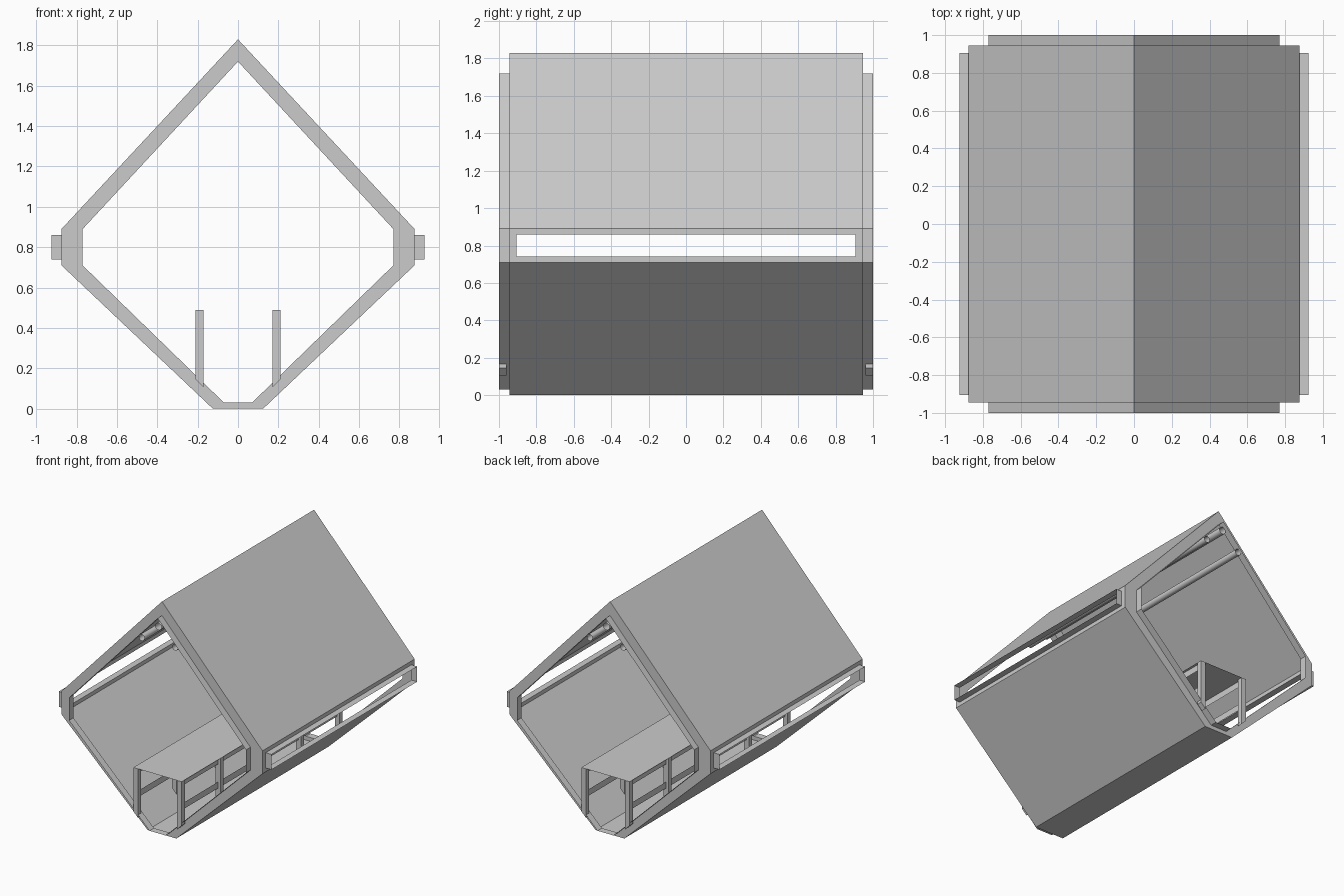
import bpy, bmesh, math
from mathutils import Vector

if "Cube" in bpy.data.objects:
    bpy.data.objects.remove(bpy.data.objects["Cube"])

OUT = [(0, 1.83), (.875, .89), (.875, .71), (.125, 0), (-.125, 0), (-.875, .71), (-.875, .89)]
INN = [(0, 1.72), (.77, .89), (.77, .71), (.07, .03), (-.07, .03), (-.77, .71), (-.77, .89)]
Y = .945


def finish(name, bm):
    bmesh.ops.remove_doubles(bm, verts=bm.verts, dist=1e-4)
    bmesh.ops.recalc_face_normals(bm, faces=bm.faces)
    me = bpy.data.meshes.new(name)
    bm.to_mesh(me)
    bm.free()
    ob = bpy.data.objects.new(name, me)
    bpy.context.collection.objects.link(ob)
    return ob


def face(bm, pts):
    bm.faces.new([bm.verts.new(Vector(p)) for p in pts])


def band(bm, a, b, skip=()):
    # quads joining two closed loops
    n = len(a)
    for i in range(n):
        if i not in skip:
            j = (i + 1) % n
            face(bm, [a[i], a[j], b[j], b[i]])


def at_y(prof, y):
    return [(x, y, z) for x, z in prof]


# Thin outer shell, with the two window walls left open
bm = bmesh.new()
band(bm, at_y(OUT, -Y), at_y(OUT, Y), skip=(1, 5))
for s in (-1, 1):
    # end rim and its projecting collar
    band(bm, at_y(OUT, s * Y), at_y(INN, s * Y))
    band(bm, at_y(INN, s * Y), at_y(INN, s))
    # side window wall and its projecting collar
    def rect(x, y, z0, z1):
        return [(s * x, -y, z0), (s * x, y, z0), (s * x, y, z1), (s * x, -y, z1)]
    hole = rect(.875, .905, .74, .86)
    band(bm, rect(.875, Y, .71, .89), hole)
    band(bm, hole, rect(.925, .905, .74, .86))
finish("shell", bm)

# Open ceiling tubes
for name, x, z, r in (("ceiling_tube_middle", 0, 1.65, .028),
                      ("ceiling_tube_left", -.145, 1.525, .025),
                      ("ceiling_tube_right", .145, 1.525, .025)):
    bm = bmesh.new()
    ring = [(x + r * math.cos(a * math.pi / 8), z + r * math.sin(a * math.pi / 8)) for a in range(16)]
    band(bm, at_y(ring, -.99), at_y(ring, .99))
    ob = finish(name, bm)
    for p in ob.data.polygons:
        p.use_smooth = True

# Table top sheet
bm = bmesh.new()
face(bm, [(-.21, -1, .49), (.21, -1, .49), (.21, 1, .49), (-.21, 1, .49)])
finish("table_top", bm)

# Table posts with feet cut to the hull slope, and thin side rails
for side, s in (("left", -1), ("right", 1)):
    bm = bmesh.new()
    for y in (-.98, -.5, 0, .5, .98):
        prof = [(s * .17, .105), (s * .21, .145), (s * .21, .49), (s * .17, .49)]
        a, b = at_y(prof, y - .02), at_y(prof, y + .02)
        face(bm, a)
        face(bm, b)
        band(bm, a, b)
    finish("table_posts_" + side, bm)
    bm = bmesh.new()
    for z0, z1 in ((.44, .49), (.25, .3)):
        face(bm, [(s * .19, -.98, z0), (s * .19, .98, z0), (s * .19, .98, z1), (s * .19, -.98, z1)])
    finish("table_rails_" + side, bm)
